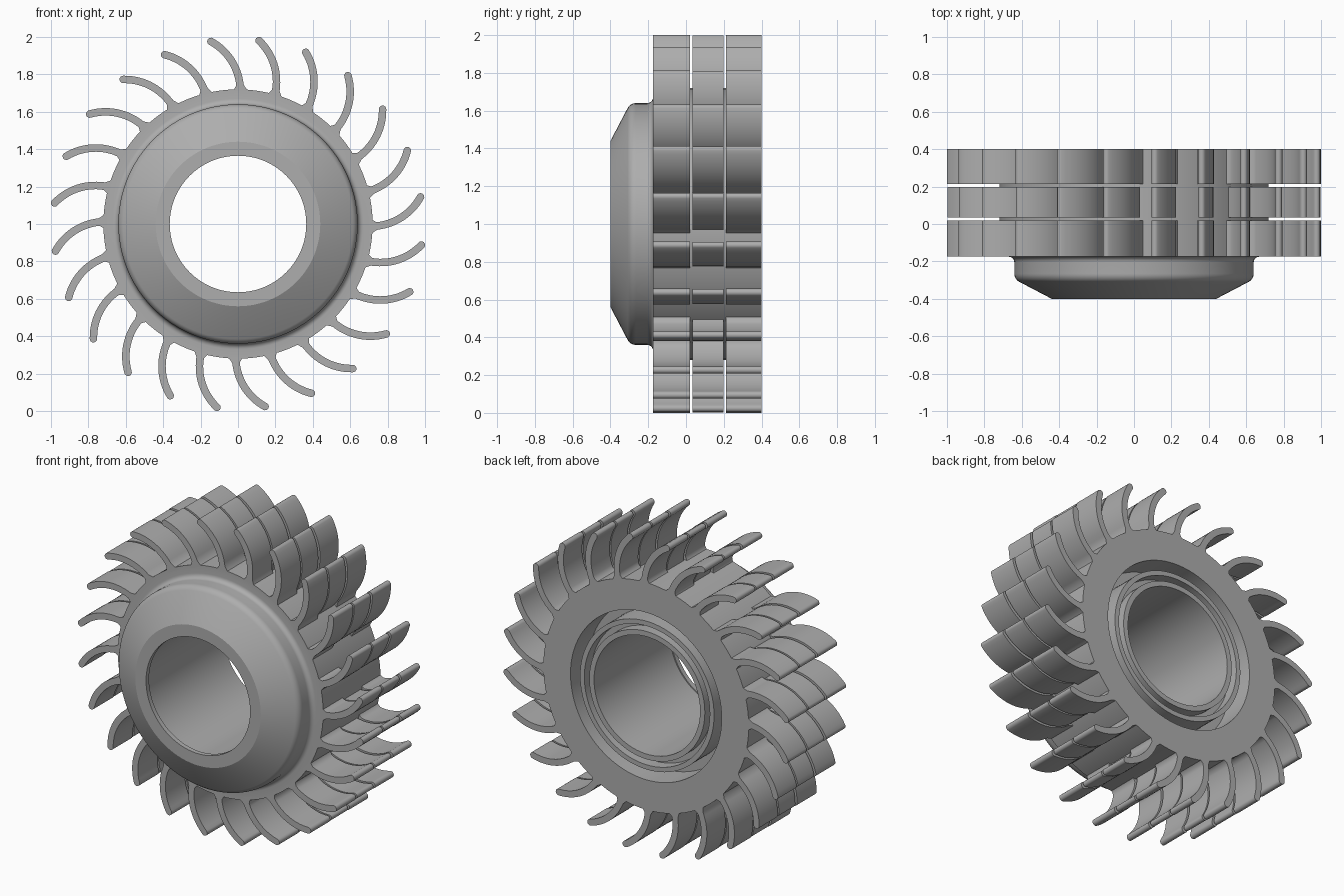
import bpy, bmesh, math
from mathutils import Vector, Matrix

if "Cube" in bpy.data.objects:
    bpy.data.objects.remove(bpy.data.objects["Cube"], do_unlink=True)

BLADES = 24
CENTRE = Matrix.Translation((0, 0, 1))

grey = bpy.data.materials.new("metal_grey")
grey.use_nodes = True
colour = (0.42, 0.42, 0.42, 1)
grey.diffuse_color = colour
grey.node_tree.nodes["Principled BSDF"].inputs["Base Color"].default_value = colour


def finish(bm, name, angle):
    """Turn a bmesh into a shaded, coloured object."""
    bmesh.ops.recalc_face_normals(bm, faces=bm.faces)
    bm.transform(CENTRE)
    mesh = bpy.data.meshes.new(name)
    bm.to_mesh(mesh)
    bm.free()
    mesh.materials.append(grey)
    obj = bpy.data.objects.new(name, mesh)
    bpy.context.collection.objects.link(obj)
    bpy.ops.object.select_all(action="DESELECT")
    obj.select_set(True)
    bpy.context.view_layer.objects.active = obj
    bpy.ops.object.shade_smooth_by_angle(angle=math.radians(angle))
    return obj


def arc(cx, cy, r, start, end, steps):
    """Points on a circular arc, angles in degrees."""
    angles = [math.radians(start + (end - start) * i / steps) for i in range(steps + 1)]
    return [(cx + r * math.cos(a), cy + r * math.sin(a)) for a in angles]


# Hub: closed (radius, y) section turned about the y axis
section = [(0.365, -0.40), (0.44, -0.40)]
section += arc(0.59, -0.265, 0.05, -60, 0, 6)        # rounded shoulder
section += arc(0.67, -0.205, 0.03, 180, 90, 6)       # fillet into the flange
section += [(0.72, -0.175), (0.72, 0.40), (0.53, 0.40),
            (0.53, 0.22), (0.47, 0.22), (0.47, 0.39),  # deep rear groove
            (0.44, 0.39), (0.44, 0.32), (0.405, 0.32),  # shallow rear groove
            (0.405, 0.39), (0.372, 0.39),
            (0.372, -0.37), (0.365, -0.37)]          # bore and front lip

bm = bmesh.new()
verts = [bm.verts.new((r, y, 0)) for r, y in section]
edges = [bm.edges.new((v, verts[i - 1])) for i, v in enumerate(verts)]
bmesh.ops.spin(bm, geom=verts + edges, cent=(0, 0, 0), axis=(0, 1, 0),
               angle=math.tau, steps=96, use_merge=True)
bmesh.ops.remove_doubles(bm, verts=bm.verts, dist=0.0001)
finish(bm, "hub", 25)


def blade_outline(half, flare):
    """Curved blade in the xz plane with a round tip and filleted root."""
    root, tip, sag = Vector((0.012, 0.70)), Vector((-0.145, 0.976)), 0.045
    chord = tip - root
    out = Vector((chord.y, -chord.x)).normalized()
    radius = chord.length ** 2 / (8 * sag) + sag / 2
    middle = (root + tip) / 2 + out * (sag - radius)
    a0 = math.atan2(*(root - middle).yx)
    a1 = math.atan2(*(tip - middle).yx)
    right, left = [], []
    steps = 16
    for i in range(steps + 1):
        a = a0 + (a1 - a0) * i / steps
        d = Vector((math.cos(a), math.sin(a)))
        p = middle + d * radius
        # Quarter-round flare close to the hub surface
        t = min(1, max(0, (p.y - 0.715) / 0.035))
        w = half + flare * (1 - math.sqrt(1 - (1 - t) ** 2))
        right.append(p + d * w)
        left.append(p - d * w)
    cap = [Vector(p) for p in arc(*tip, half, math.degrees(a1), math.degrees(a1) + 180, 8)]
    return right + cap[1:-1] + left[::-1]


def blade_ring(name, y0, y1, half, flare):
    bm = bmesh.new()
    outline = blade_outline(half, flare)
    for k in range(BLADES):
        turn = Matrix.Rotation(math.tau * k / BLADES, 3, "Y")
        face = bm.faces.new([bm.verts.new(turn @ Vector((p.x, y0, p.y))) for p in outline])
        new = bmesh.ops.extrude_face_region(bm, geom=[face])["geom"]
        bmesh.ops.translate(bm, vec=(0, y1 - y0, 0),
                            verts=[g for g in new if isinstance(g, bmesh.types.BMVert)])
    finish(bm, name, 35)


# Three rows of blades with narrow gaps between them
blade_ring("front_blades", -0.175, 0.02, 0.02, 0.03)
blade_ring("middle_blades", 0.035, 0.198, 0.018, 0.0)
blade_ring("rear_blades", 0.213, 0.40, 0.02, 0.03)
